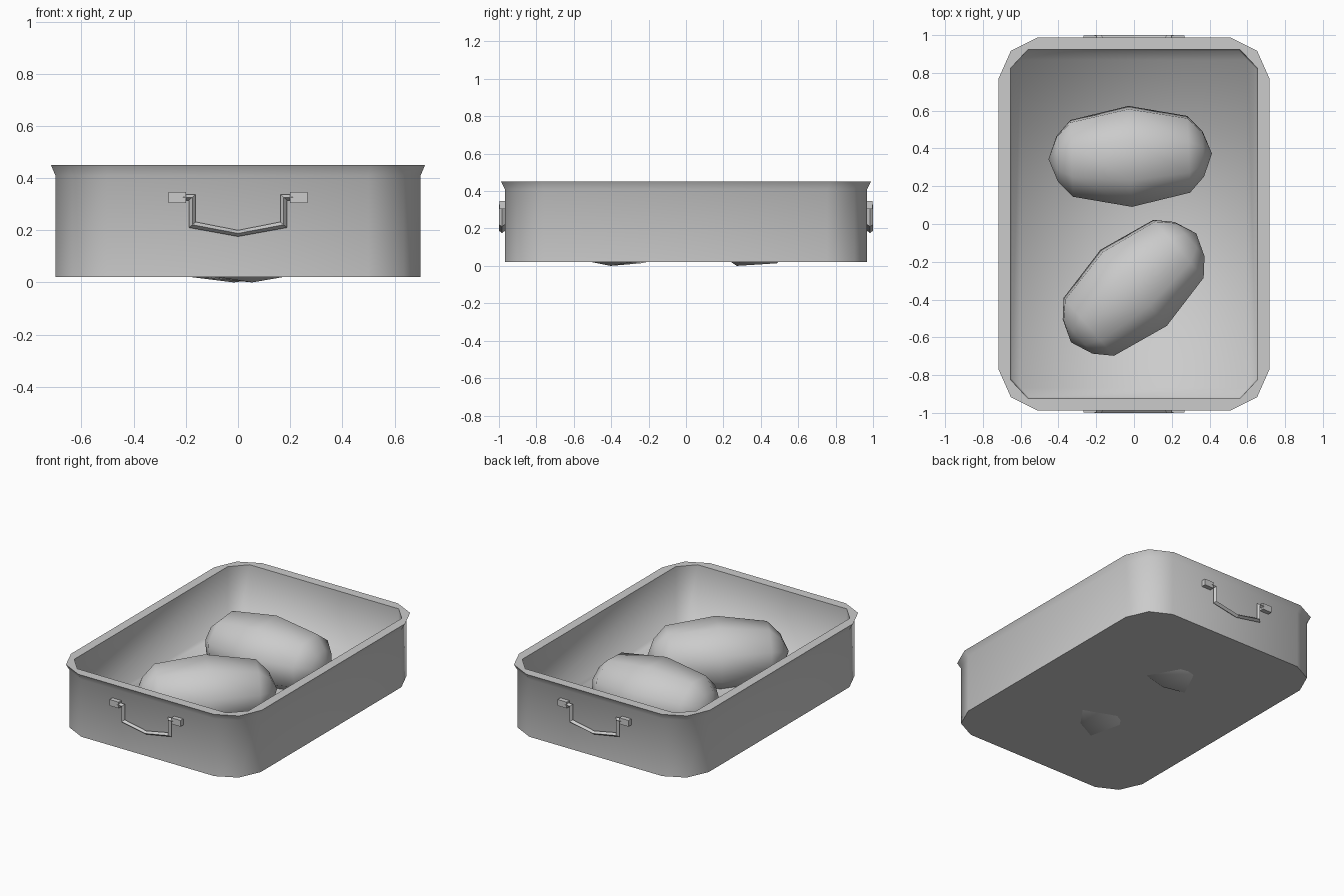
import bpy, bmesh
from math import sin, cos, radians
from mathutils import Matrix, Vector

if "Cube" in bpy.data.objects:
    bpy.data.objects.remove(bpy.data.objects["Cube"])


def make_object(name, bm):
    bmesh.ops.recalc_face_normals(bm, faces=bm.faces)
    me = bpy.data.meshes.new(name)
    bm.to_mesh(me)
    bm.free()
    ob = bpy.data.objects.new(name, me)
    bpy.context.collection.objects.link(ob)
    return ob


def bridge(bm, a, b):
    n = len(a)
    for i in range(n):
        bm.faces.new((a[i], a[(i + 1) % n], b[(i + 1) % n], b[i]))


def corner_ring(bm, corner, z):
    """Rounded rectangle from three points of its +x +y corner."""
    pts = []
    for sx, sy in ((1, 1), (-1, 1), (-1, -1), (1, -1)):
        c = corner if sx * sy > 0 else corner[::-1]
        pts += [(sx * x, sy * y, z) for x, y in c]
    return [bm.verts.new(p) for p in pts]


# Tray: outer wall, flared rim, inner wall and floor
wall = [(0.70, 0.755), (0.635, 0.90), (0.50, 0.968)]
rim = [(0.717, 0.77), (0.652, 0.917), (0.51, 0.988)]
inner = [(0.655, 0.823), (0.6075, 0.874), (0.56, 0.925)]
floor = [(0.648, 0.818), (0.602, 0.868), (0.556, 0.918)]
bm = bmesh.new()
rings = [corner_ring(bm, c, z) for c, z in
         ((wall, 0.02), (wall, 0.41), (rim, 0.45), (inner, 0.45), (floor, 0.065))]
for a, b in zip(rings, rings[1:]):
    bridge(bm, a, b)
bm.faces.new(rings[0])
bm.faces.new(rings[-1])
for f in bm.faces:
    f.smooth = True
for k in (0, 2, 3):
    for i, v in enumerate(rings[k]):
        bm.edges.get((v, rings[k][i - 1])).smooth = False
make_object("tray", bm)


# Handles: bent four-sided rod between two mounting tabs, one at each end
rod_outer = [(0.21, 0.315), (0.188, 0.315), (0.188, 0.21), (0, 0.176)]
rod_inner = [(0.21, 0.338), (0.162, 0.338), (0.162, 0.232), (0, 0.20)]


def full_path(half):
    return half + [(-x, z) for x, z in half[-2::-1]]


def add_handle(name, side):
    bm = bmesh.new()
    sections = []
    for o, i in zip(full_path(rod_outer), full_path(rod_inner)):
        m = ((o[0] + i[0]) / 2, (o[1] + i[1]) / 2)
        sections.append([bm.verts.new((x, side * y, z)) for (x, z), y in
                         ((o, 0.984), (m, 1.0), (i, 0.984), (m, 0.968))])
    for a, b in zip(sections, sections[1:]):
        bridge(bm, a, b)
    bm.faces.new(sections[0])
    bm.faces.new(sections[-1])
    for sx in (-1, 1):
        m = Matrix.Translation((sx * 0.2325, side * 0.98, 0.326))
        bmesh.ops.create_cube(bm, size=1, matrix=m @ Matrix.Diagonal((0.068, 0.036, 0.042, 1)))
    make_object(name, bm)


add_handle("front_handle", -1)
add_handle("back_handle", 1)


# Loaves: low-poly capsules with eight sides, rolled a little about their length
def add_loaf(name, x, y, turn, scale):
    bm = bmesh.new()
    rings = []
    for px, ry, rz in ((-0.387, 0.45, 0.47), (-0.31, 0.76, 0.82), (0, 1, 1),
                       (0.31, 0.76, 0.82), (0.387, 0.45, 0.47)):
        angles = [radians(45 * k - 18) for k in range(8)]
        rings.append([bm.verts.new((px, 0.281 * ry * cos(a), 0.227 * rz * sin(a)))
                      for a in angles])
    for a, b in zip(rings, rings[1:]):
        bridge(bm, a, b)
    for ring, px in ((rings[0], -0.433), (rings[-1], 0.433)):
        tip = bm.verts.new((px, 0, 0))
        for i in range(8):
            bm.faces.new((ring[i - 1], ring[i], tip))
    for f in bm.faces:
        f.smooth = True
    ob = make_object(name, bm)
    ob.location = Vector((x, y, 0.216))
    ob.rotation_euler.z = radians(turn)
    ob.scale.x = scale


add_loaf("back_loaf", -0.02, 0.358, 2, 1)
add_loaf("front_loaf", -0.002, -0.338, 41, 1.015)
